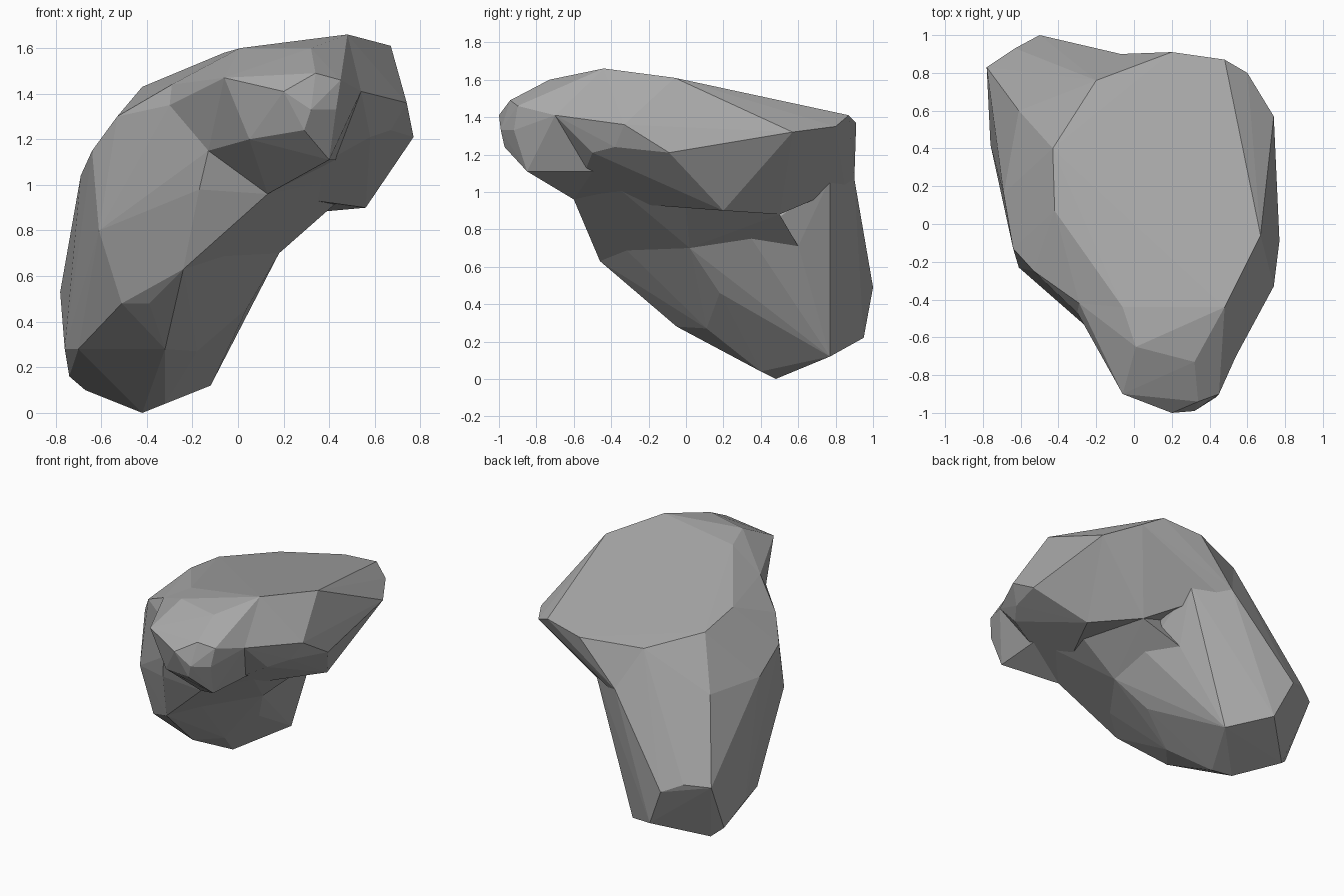
import bpy
import bmesh

default_cube = bpy.data.objects.get("Cube")
if default_cube:
    bpy.data.objects.remove(default_cube, do_unlink=True)

# One plain stone colour
stone = bpy.data.materials.new("stone_grey")
stone.use_nodes = True
colour = (.4, .4, .4, 1)
stone.diffuse_color = colour
stone.node_tree.nodes["Principled BSDF"].inputs["Base Color"].default_value = colour
stone.node_tree.nodes["Principled BSDF"].inputs["Roughness"].default_value = 1


def convex_chunk(name, *corner_groups):
    """Make a faceted block of stone spanning all the given corners."""
    mesh = bpy.data.meshes.new(name)
    bm = bmesh.new()
    for corner in set(sum(corner_groups, [])):
        bm.verts.new(corner)
    hull = bmesh.ops.convex_hull(bm, input=bm.verts)
    unused = {v for v in hull["geom_interior"] + hull["geom_unused"]
              if isinstance(v, bmesh.types.BMVert)}
    bmesh.ops.delete(bm, geom=list(unused), context="VERTS")
    bmesh.ops.recalc_face_normals(bm, faces=bm.faces)
    bm.to_mesh(mesh)
    bm.free()
    mesh.materials.append(stone)
    chunk = bpy.data.objects.new(name, mesh)
    bpy.context.collection.objects.link(chunk)
    return chunk


def merge(base, other):
    """Fuse another chunk into the base so only the outer skin remains."""
    union = base.modifiers.new("union", "BOOLEAN")
    union.operation = "UNION"
    union.solver = "EXACT"
    union.object = other
    bpy.context.view_layer.objects.active = base
    bpy.ops.object.modifier_apply(modifier=union.name)
    bpy.data.objects.remove(other, do_unlink=True)


# Corners shared between neighbouring chunks
top_front = [(-.06, -.44, 1.58), (.48, -.44, 1.66)]
top_left = [(-.42, .07, 1.43), (-.43, .4, 1.38), (-.2, .76, 1.34)]
top_right = [(.67, -.06, 1.61), (.48, .87, 1.41), (.2, .91, 1.37)]
left_shoulder = [(-.53, -.25, 1.3), (-.29, -.42, 1.44), (-.3, -.47, 1.35)]
back_crease = [(-.07, .9, 1.07), (0, .85, 1.03), (.17, .77, 1.07)]
under_rim = [(.34, .5, .88), (.43, 0, .92)]
throat = [(-.13, -.65, 1.15), (.13, -.6, .96), (.43, -.47, 1.11)]
chest = [(-.17, -.6, .98), (-.24, -.46, .63), (-.06, -.33, .7)]
right_flank = [(.12, .6, .71), (.18, .02, .7), (.2, .35, .75)]
brow_corner = [(.54, -.7, 1.41)]

# Overhanging upper slab
right_rim = [(.74, .57, 1.32), (.6, .8, 1.35), (.74, -.33, 1.36),
             (.77, -.09, 1.21), (.67, -.38, 1.24), (.58, -.5, 1.21),
             (.56, .2, .9)]
slab = convex_chunk("upper_slab", top_front, top_left, top_right, right_rim,
                    left_shoulder, back_crease, under_rim, throat, brow_corner)

# Long lower body
left_side = [(-.61, .6, 1.06), (-.64, -.13, 1.15), (-.61, -.23, .8),
             (-.69, .16, 1.04), (-.28, -.47, 1.02)]
tail = [(-.78, .83, .53), (-.63, .93, .55), (-.5, 1, .49),
        (-.38, .95, .22), (-.12, .77, .12)]
base_corners = [(-.42, .48, 0), (-.32, .4, .04), (-.74, .63, .16),
                (-.67, .68, .1), (-.76, .42, .28), (-.7, .2, .28)]
belly = [(-.51, -.22, .48), (-.39, -.27, .48), (-.32, -.05, .28),
         (-.18, .11, .27), (.03, .4, .42), (.04, .18, .46)]
body = convex_chunk("lower_body", top_left, left_shoulder, back_crease, chest,
                    right_flank, left_side, tail, base_corners, belly,
                    throat[:1])

# Neck filling the hollow between slab and body
neck = convex_chunk("neck", under_rim, throat, chest, right_flank,
                    [(0, .3, 1.2)])

# Blunt front knob
knob_top = [(.01, -.65, 1.6), (.32, -.73, 1.6)]
knob_face = [(-.06, -.9, 1.47), (.2, -1, 1.41), (.34, -.94, 1.49),
             (.45, -.9, 1.46), (.43, -.92, 1.33), (.32, -.99, 1.33),
             (.29, -.97, 1.24), (.05, -.88, 1.2), (.4, -.85, 1.11)]
knob = convex_chunk("front_knob", top_front, knob_top, knob_face, throat,
                    left_shoulder[1:], brow_corner)

for piece in (slab, neck, knob):
    merge(body, piece)
body.name = "boulder"
for polygon in body.data.polygons:
    polygon.use_smooth = False
